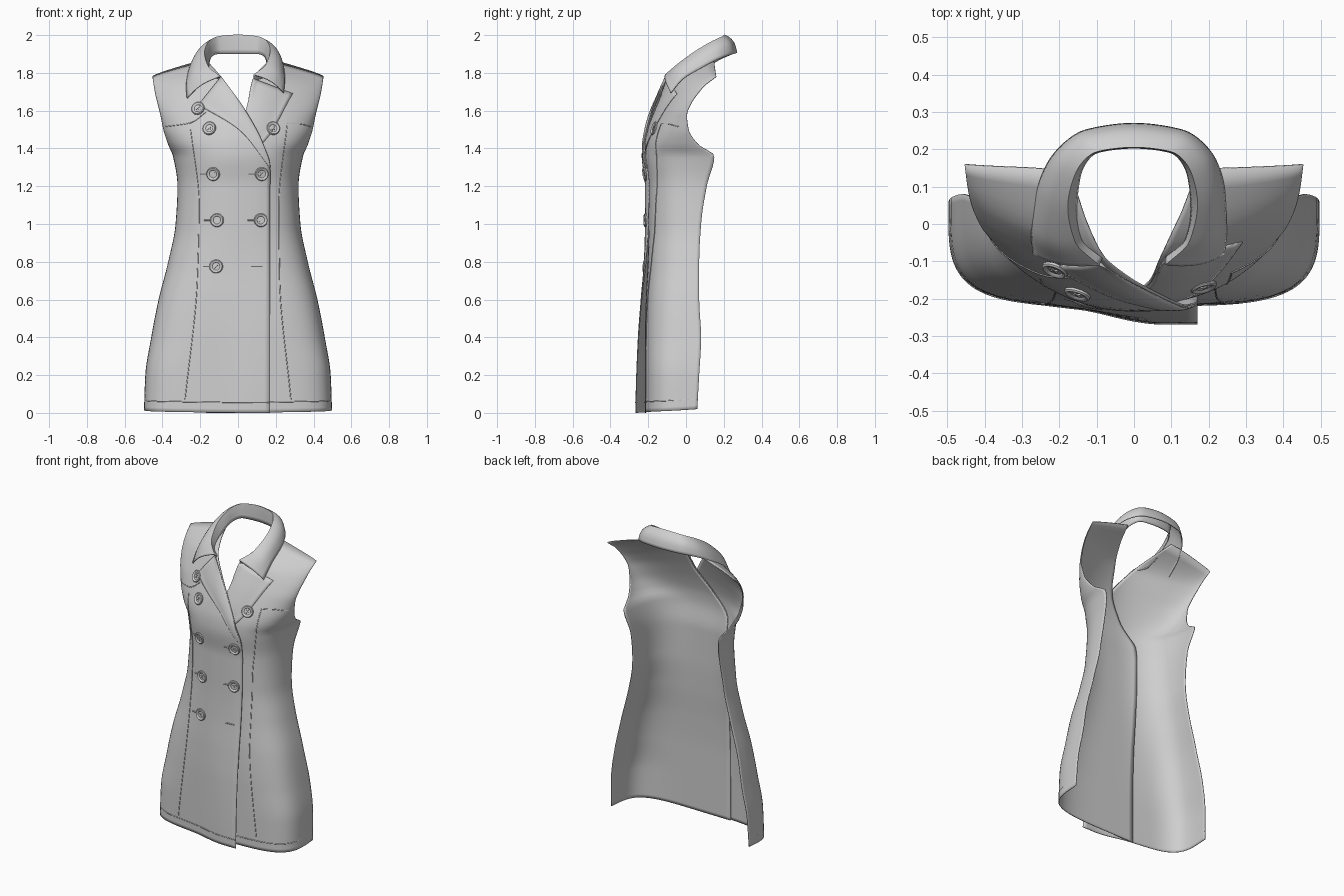
import bpy, bmesh, math
from mathutils import Vector
from mathutils.bvhtree import BVHTree

cube = bpy.data.objects.get("Cube")
if cube:
    bpy.data.objects.remove(cube)

cloth = bpy.data.materials.new("light_grey_cloth")
cloth.use_nodes = True
GREY = (0.62, 0.62, 0.62, 1)
cloth.diffuse_color = GREY
cloth.node_tree.nodes["Principled BSDF"].inputs["Base Color"].default_value = GREY


def spline(table, t):
    """Monotone smooth interpolation of rows (key, values...)."""
    n = len(table)
    i = max(k for k in range(n - 1) if k == 0 or table[k][0] <= t)
    a, b = table[i], table[i + 1]
    h = b[0] - a[0]
    f = min(1, max(0, (t - a[0]) / h))

    def slope(k, c):
        if k in (0, n - 1):
            j = min(k, n - 2)
            return (table[j + 1][c] - table[j][c]) / (table[j + 1][0] - table[j][0])
        l = (table[k][c] - table[k - 1][c]) / (table[k][0] - table[k - 1][0])
        r = (table[k + 1][c] - table[k][c]) / (table[k + 1][0] - table[k][0])
        return 0 if l * r <= 0 else 2 * l * r / (l + r)

    out = []
    for c in range(1, len(a)):
        m0, m1 = slope(i, c) * h, slope(i + 1, c) * h
        d = b[c] - a[c]
        out.append(a[c] + m0 * f + (3 * d - 2 * m0 - m1) * f * f + (m0 + m1 - 2 * d) * f ** 3)
    return out


def smooth(lo, hi, v):
    f = min(1, max(0, (v - lo) / (hi - lo)))
    return f * f * (3 - 2 * f)


def finish(ob, angle=50):
    ob.data.materials.append(cloth)
    bpy.ops.object.select_all(action='DESELECT')
    ob.select_set(True)
    bpy.context.view_layer.objects.active = ob
    bpy.ops.object.shade_smooth_by_angle(angle=math.radians(angle))


def sheet(name, rows, thick=0.005):
    """Cloth sheet from a grid of points."""
    cols = len(rows[0])
    verts = [p for r in rows for p in r]
    faces = [(i * cols + j, i * cols + j + 1, (i + 1) * cols + j + 1, (i + 1) * cols + j)
             for i in range(len(rows) - 1) for j in range(cols - 1)]
    me = bpy.data.meshes.new(name)
    me.from_pydata(verts, [], faces)
    ob = bpy.data.objects.new(name, me)
    bpy.context.collection.objects.link(ob)
    mod = ob.modifiers.new("thickness", 'SOLIDIFY')
    mod.thickness, mod.offset = thick, 0
    finish(ob)
    return BVHTree.FromPolygons(verts, faces)


# Body sections: height, half width, front y, side edge y, squareness
BODY = [(0, .495, -.215, .06, 4.2), (.2, .488, -.215, .07, 4.2), (.4, .457, -.215, .08, 3.8),
        (.6, .418, -.21, .07, 3.4), (.8, .367, -.2, .07, 3), (1, .328, -.195, .08, 2.8),
        (1.2, .318, -.195, .11, 2.8), (1.36, .342, -.212, .15, 2.7), (1.42, .367, -.208, .065, 2.4),
        (1.5, .392, -.19, .015, 2), (1.6, .408, -.156, .005, 1.7), (1.7, .425, -.115, .03, 1.5),
        (1.77, .437, -.08, .065, 1.4), (1.82, .444, .0, .1, 1.4), (1.87, .452, .145, .16, 1.4)]
# Front edges: height, x in the panel's own direction
OVER = [(0, -.17), (1.3, -.17), (1.43, -.13), (1.6, -.04), (1.78, .09), (1.87, .17)]
UNDER = [(0, -.17), (1.3, -.17), (1.45, -.06), (1.6, .04), (1.77, .08), (1.87, .17)]


def body_point(side, edge, t, u):
    w, yf, yb, n = spline(BODY, t)
    xin = spline(edge, t)[0] / w
    a0 = math.atan2(xin, (1 - abs(xin) ** n) ** (1 / n))
    a = a0 + (math.pi / 2 - a0) * u
    s, c = math.sin(a), max(0, math.cos(a))
    r = (abs(s) ** n + c ** n) ** (-1 / n)
    x, y = side * w * s * r, yf + (yb - yf) * (1 - c * r)
    if edge is OVER:
        y -= .02 * smooth(-.3, 0, x) + .03 * smooth(.9, 0, t) * smooth(-.15, .08, x)
    z = t - .09 * smooth(1.45, 1.87, t) * u + .02 * smooth(.3, 0, t) * u * u
    return Vector((x, y, z))


def panel(name, side, edge):
    return sheet(name, [[body_point(side, edge, 1.87 * i / 90, j / 32) for j in range(33)]
                        for i in range(91)])


over = panel("right_front_panel", -1, OVER)
under = panel("left_front_panel", 1, UNDER)


def project(trees, x, z):
    """Front-most cloth point and normal at (x, z)."""
    hits = [h for h in (t.ray_cast(Vector((x, -1, z)), Vector((0, 1, 0))) for t in trees) if h[0]]
    if hits:
        loc, nor = min(hits, key=lambda h: h[0].y)[:2]
    else:
        loc, nor = trees[0].find_nearest(Vector((x, -.15, z)))[:2]
    return loc.copy(), (nor if nor.y < 0 else -nor)


# Folded lapels lying on the panels
def lapel(name, side, edge, tree, top, outer):
    rows = []
    for i in range(25):
        s = i / 24
        z = 1.3 + (top - 1.3) * s
        fold = Vector((side * spline(edge, z)[0], z))
        out = Vector(spline(outer, s))
        row = []
        for j in range(13):
            v = j / 12
            p = fold.lerp(out, v)
            loc = project([tree], p.x, p.y)[0]
            row.append((p.x, loc.y - .006 - .012 * s * math.sin(math.pi * min(1, v + .15)), p.y))
        rows.append(row)
    sheet(name, rows, .004)


lapel("right_lapel", -1, OVER, over, 1.78, [(0, .17, 1.295), (.5, .01, 1.495), (1, -.21, 1.63)])
lapel("left_lapel", 1, UNDER, under, 1.77, [(0, -.17, 1.295), (.5, .12, 1.42), (1, .29, 1.69)])

# Collar: stand bottom, fold and outer edge, from just past the back centre to the front
STAND = [(-1, -.1, .19, 1.9), (0, 0, .205, 1.9), (1, .1, .192, 1.9), (2, .145, .13, 1.88),
         (3, .155, .04, 1.83), (4, .14, -.04, 1.78), (5, .085, -.09, 1.76)]
FOLD = [(-1, -.1, .195, 1.992), (0, 0, .207, 2), (1, .1, .195, 1.992), (2, .155, .14, 1.965),
        (3, .175, .05, 1.91), (4, .155, -.045, 1.84), (5, .09, -.11, 1.785)]
OUTER = [(-1, -.13, .25, 1.9), (0, 0, .268, 1.905), (1, .13, .25, 1.9), (2, .222, .17, 1.868),
         (3, .252, .08, 1.815), (4, .26, -.02, 1.75), (5, .255, -.08, 1.68)]
collar = []
for i in range(-40, 41):
    s, side = abs(i) / 8, (1 if i > 0 else -1)
    st, fo, ou = (Vector(spline(tab, s)) for tab in (STAND, FOLD, OUTER))
    row = [st.lerp(fo, j / 4) for j in range(4)]
    for j in range(9):
        bulge = .012 * math.sin(math.pi * j / 8)
        row.append(fo.lerp(ou, j / 8)
                   + Vector((bulge * min(1, s), bulge * math.cos(math.pi * s / 5), bulge)))
    lean = .014 * smooth(1, 4, s)
    collar.append([(side * p.x - lean * k / 12, p.y, p.z + side * lean * k / 12)
                   for k, p in enumerate(row)])
sheet("collar", collar, .006)


# Seams and stitching
def seam(name, pts, size=.0025):
    cu = bpy.data.curves.new(name, 'CURVE')
    cu.dimensions, cu.bevel_depth, cu.bevel_resolution = '3D', size, 1
    sp = cu.splines.new('POLY')
    sp.points.add(len(pts) - 1)
    for p, q in zip(sp.points, pts):
        p.co = (*q, 1)
    cu.materials.append(cloth)
    bpy.context.collection.objects.link(bpy.data.objects.new(name, cu))


def front_seam(name, table):
    pts = []
    for i in range(61):
        x, z = spline(table, i / 60)
        loc, nor = project([over, under], x, z)
        pts.append(loc + nor * .003)
    seam(name, pts)


front_seam("right_princess_seam", [(0, -.25, 1.5), (.3, -.205, 1.1), (.6, -.215, .7), (1, -.28, .07)])
front_seam("left_princess_seam", [(0, .26, 1.53), (.3, .215, 1.1), (.6, .22, .7), (1, .28, .07)])
front_seam("right_yoke_seam", [(0, -.385, 1.515), (.6, -.25, 1.535), (1, -.17, 1.59)])
front_seam("left_yoke_seam", [(0, .385, 1.515), (.5, .32, 1.53), (1, .26, 1.53)])
for name, side, edge in (("right_hem_seam", -1, OVER), ("left_hem_seam", 1, UNDER)):
    seam(name, [body_point(side, edge, .055, j / 64) + Vector((0, -.002, 0)) for j in range(65)], .003)


# Buttons: dished disc, raised rim and crossed threads
def button(name, x, z):
    loc, nor = project([over, under], x, z)
    bm = bmesh.new()
    profile = [(0, .004), (.02, .004), (.025, .009), (.032, .01), (.036, .006), (.036, 0)]
    vs = [bm.verts.new((r, 0, h)) for r, h in profile]
    es = [bm.edges.new(e) for e in zip(vs, vs[1:])]
    bmesh.ops.spin(bm, geom=vs + es, axis=(0, 0, 1), cent=(0, 0, 0), angle=math.tau,
                   steps=28, use_duplicate=False)
    bmesh.ops.remove_doubles(bm, verts=bm.verts, dist=.0002)
    for ang in (45, 135):
        geo = bmesh.ops.create_cube(bm, size=1)["verts"]
        bmesh.ops.scale(bm, vec=(.024, .004, .004), verts=geo)
        bmesh.ops.translate(bm, vec=(0, 0, .006), verts=geo)
        c, s = math.cos(math.radians(ang)), math.sin(math.radians(ang))
        for v in geo:
            v.co.x, v.co.y = v.co.x * c - v.co.y * s, v.co.x * s + v.co.y * c
    bmesh.ops.recalc_face_normals(bm, faces=bm.faces)
    me = bpy.data.meshes.new(name)
    bm.to_mesh(me)
    bm.free()
    ob = bpy.data.objects.new(name, me)
    bpy.context.collection.objects.link(ob)
    ob.location = loc + nor * .003
    ob.rotation_euler = nor.to_track_quat('Z', 'Y').to_euler()
    finish(ob, 40)


def buttonhole(name, x, z):
    seam(name, [project([over, under], x + d, z)[0] - Vector((0, .002, 0)) for d in (-.03, 0, .03)], .004)


SPOTS = [(-.21, 1.61), (-.15, 1.505), (.185, 1.505), (-.13, 1.265), (.125, 1.265),
         (-.11, 1.02), (.12, 1.02), (-.115, .775)]
for k, (x, z) in enumerate(SPOTS):
    button(f"button_{k + 1}", x, z)
    if k > 2:
        buttonhole(f"buttonhole_{k + 1}", x - .04, z)
buttonhole("spare_buttonhole", .1, .775)
